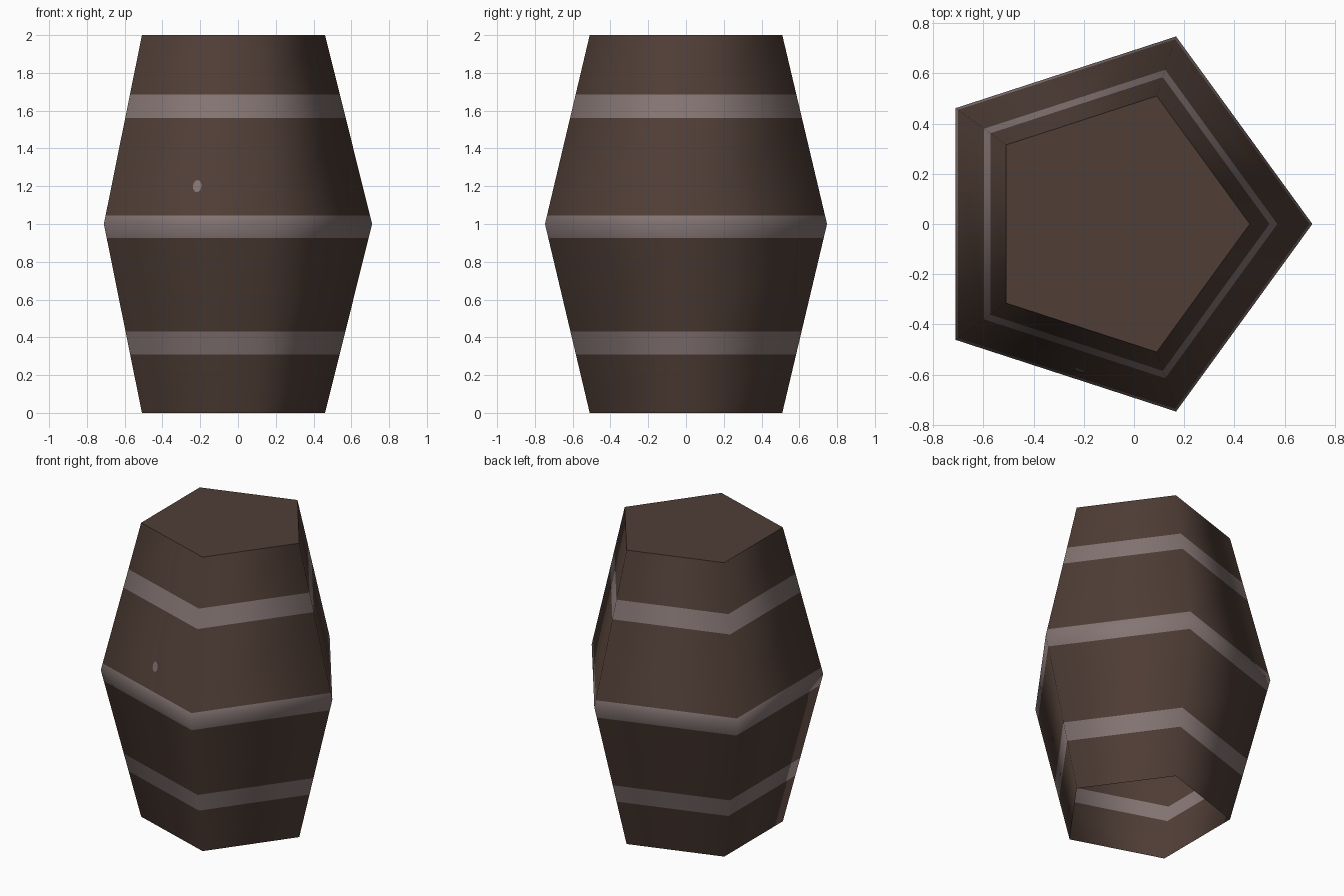
import bpy, bmesh
from math import sin, cos, radians
from mathutils import Vector, Matrix

cube = bpy.data.objects.get("Cube")
if cube:
    bpy.data.objects.remove(cube)


def material(name, color):
    m = bpy.data.materials.new(name)
    m.use_nodes = True
    m.diffuse_color = (*color, 1)
    m.node_tree.nodes["Principled BSDF"].inputs["Base Color"].default_value = (*color, 1)
    return m


wood = material("dark brown wood", (0.08, 0.048, 0.037))
metal = material("grey metal", (0.235, 0.18, 0.176))

SIDES = 5
CENTER_X = -0.075
HOOPS = [(0.31, 0.43), (0.925, 1.045), (1.56, 1.685)]


def radius(z):
    return 0.536 + 0.249 * (1 - abs(z - 1))


def make_object(name, bm, materials):
    mesh = bpy.data.meshes.new(name)
    bm.to_mesh(mesh)
    bm.free()
    for m in materials:
        mesh.materials.append(m)
    obj = bpy.data.objects.new(name, mesh)
    bpy.context.collection.objects.link(obj)
    return obj


# Barrel: five-sided shell, closed on top and open below, with painted hoops
bm = bmesh.new()
heights = sorted([0, 1, 2] + [z for hoop in HOOPS for z in hoop])
rings = []
for z in heights:
    r = radius(z)
    angles = [radians(360 / SIDES * i) for i in range(SIDES)]
    rings.append([bm.verts.new((CENTER_X + r * cos(a), r * sin(a), z)) for a in angles])

for low, high in zip(rings, rings[1:]):
    middle = (low[0].co.z + high[0].co.z) / 2
    for i in range(SIDES):
        j = (i + 1) % SIDES
        face = bm.faces.new((low[i], low[j], high[j], high[i]))
        face.smooth = True
        face.material_index = int(any(a < middle < b for a, b in HOOPS))

# Flat lid with a crisp rim
lid = bm.faces.new(rings[-1])
for edge in lid.edges:
    edge.smooth = False
make_object("barrel", bm, [wood, metal])

# Small oval plug lying on the front panel
turn = radians(-108)
outward = Vector((cos(turn), sin(turn), 0))
across = Vector((-sin(turn), cos(turn), 0))
apothem = cos(radians(180 / SIDES)) * radius(1.2)
normal = (outward + Vector((0, 0, 0.2))).normalized()
up = normal.cross(across)
spot = Vector((CENTER_X, 0, 1.2)) + outward * apothem + across * 0.046 + normal * 0.003
frame = Matrix((across, up, normal)).transposed().to_4x4()
bm = bmesh.new()
bmesh.ops.create_circle(
    bm, cap_ends=True, segments=12, radius=1,
    matrix=Matrix.Translation(spot) @ frame @ Matrix.Diagonal((0.024, 0.033, 1, 1)))
make_object("plug", bm, [metal])
